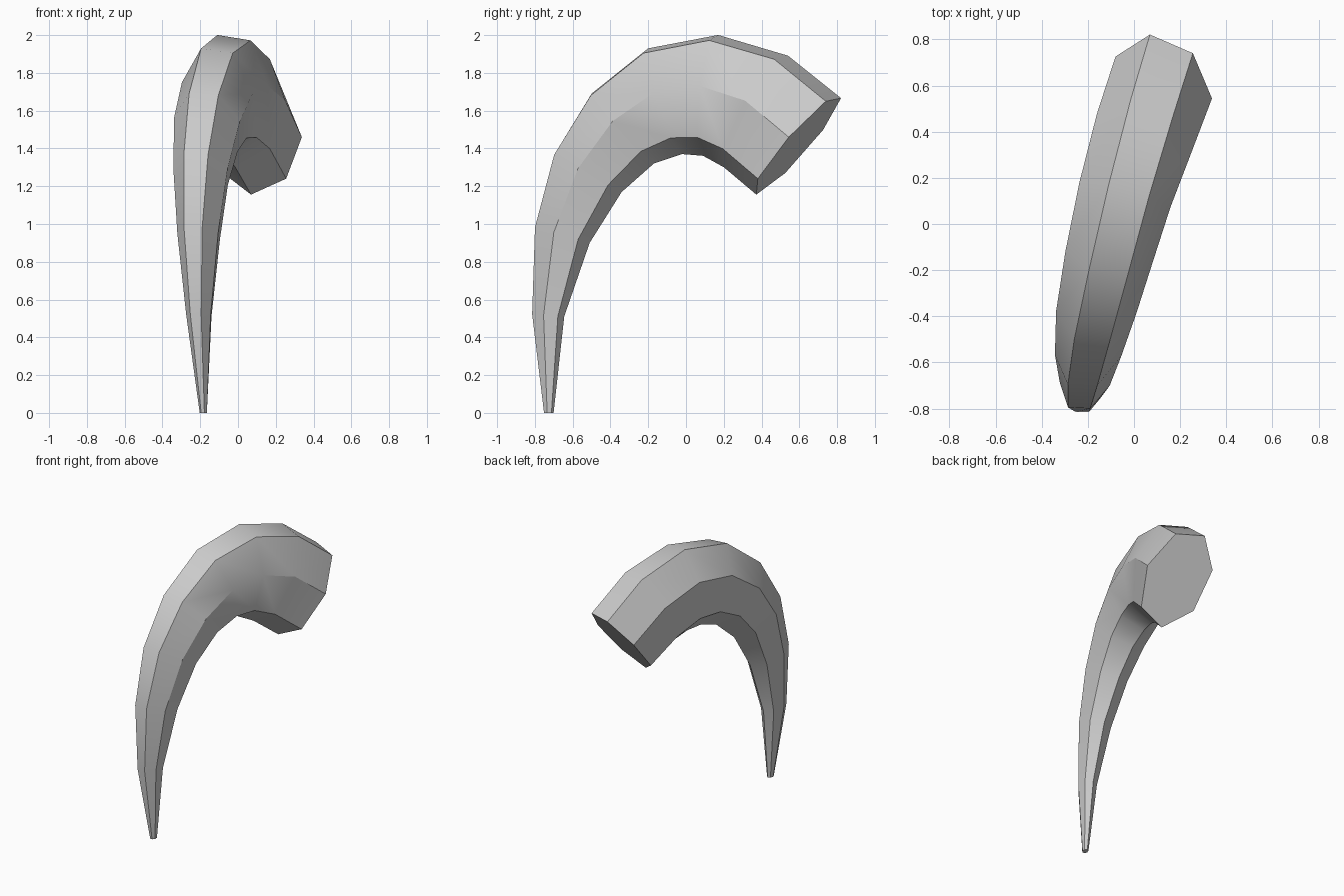
import bpy, bmesh, math
from mathutils import Vector

SIDES = 7
# Each ring along the horn: centre, side half-axis, outward half-axis
RINGS = [
    ((0.118, 0.587, 1.420), (0.220, -0.043, 0.040), (0.000, 0.230, 0.262)),
    ((0.034, 0.360, 1.606), (0.216, -0.047, 0.047), (0.000, 0.174, 0.303)),
    ((-0.045, 0.120, 1.690), (0.203, -0.047, 0.041), (-0.020, 0.041, 0.328)),
    ((-0.108, -0.122, 1.658), (0.187, -0.050, 0.036), (-0.047, -0.092, 0.287)),
    ((-0.158, -0.344, 1.513), (0.168, -0.044, 0.032), (-0.065, -0.169, 0.190)),
    ((-0.191, -0.528, 1.274), (0.136, -0.044, 0.020), (-0.067, -0.182, 0.103)),
    ((-0.205, -0.661, 0.943), (0.100, -0.039, 0.012), (-0.060, -0.146, 0.041)),
    ((-0.205, -0.734, 0.517), (0.060, -0.020, 0.000), (-0.035, -0.087, 0.007)),
    ((-0.183, -0.727, 0.000), (0.018, -0.008, 0.000), (-0.008, -0.025, 0.000)),
]

# Seven-sided tapering horn
bm = bmesh.new()
loops = []
for c, u, v in RINGS:
    c, u, v = Vector(c), Vector(u), Vector(v)
    angles = [2 * math.pi * i / SIDES for i in range(SIDES)]
    loops.append([bm.verts.new(c + u * math.cos(a) + v * math.sin(a)) for a in angles])
for r0, r1 in zip(loops, loops[1:]):
    for i in range(SIDES):
        j = (i + 1) % SIDES
        bm.faces.new((r0[i], r0[j], r1[j], r1[i]))

# Flat base and tip
bm.faces.new(loops[0])
bm.faces.new(loops[-1])
bmesh.ops.recalc_face_normals(bm, faces=bm.faces)

mesh = bpy.data.meshes.new("horn")
bm.to_mesh(mesh)
bm.free()
horn = bpy.data.objects.new("horn", mesh)
bpy.context.collection.objects.link(horn)
bpy.context.view_layer.objects.active = horn
horn.select_set(True)
bpy.ops.object.shade_smooth_by_angle(angle=math.radians(35))
